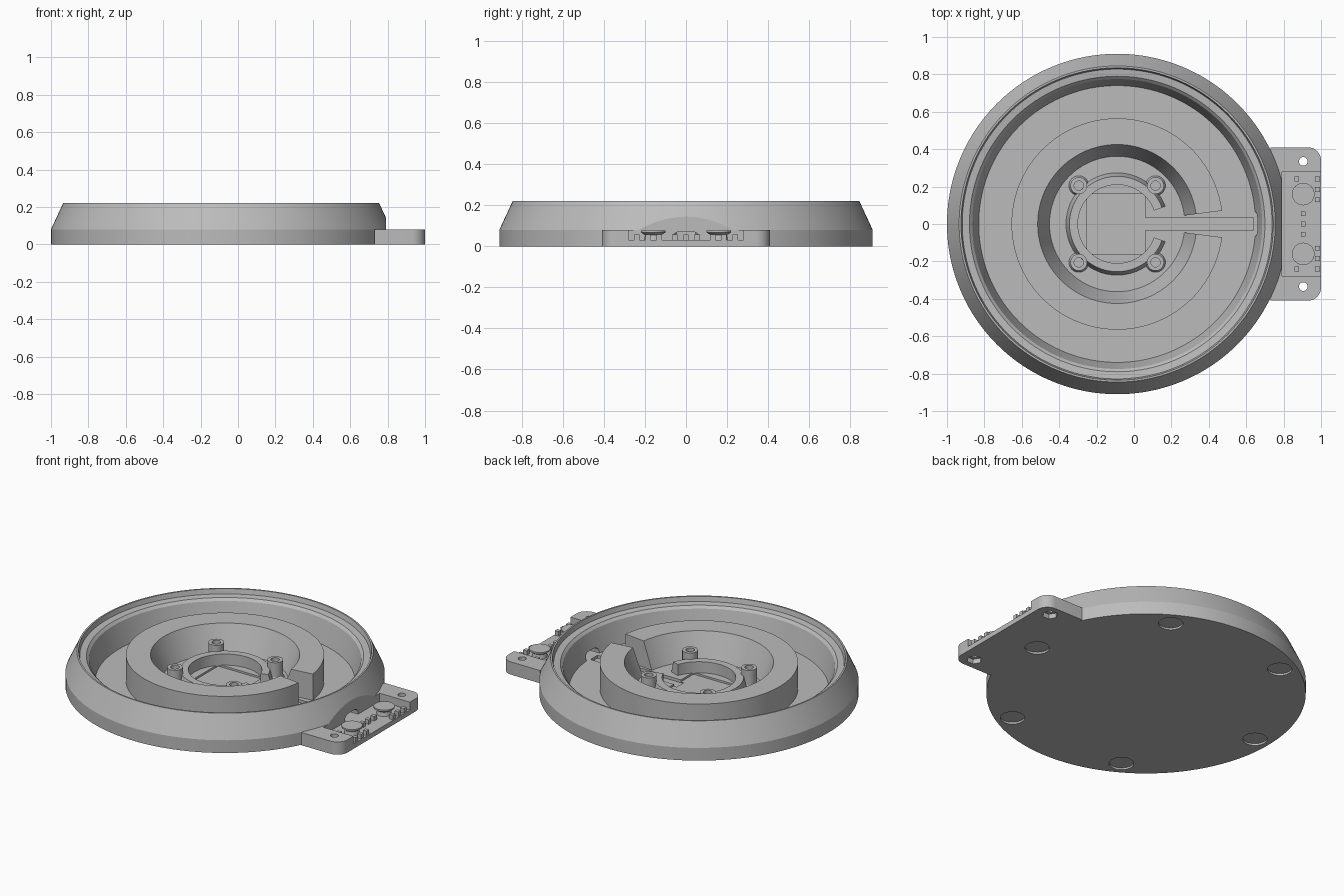
import bpy, bmesh
from math import sin, cos, pi, radians

if "Cube" in bpy.data.objects:
    bpy.data.objects.remove(bpy.data.objects["Cube"])

CX = -0.09      # axis of the round base
FLOOR = 0.03    # thickness of the base plate

grey = bpy.data.materials.new("plain grey")
grey.use_nodes = True
grey.diffuse_color = (0.5, 0.5, 0.5, 1)
grey.node_tree.nodes["Principled BSDF"].inputs["Base Color"].default_value = (0.5, 0.5, 0.5, 1)


def make(name, bm):
    bmesh.ops.remove_doubles(bm, verts=bm.verts, dist=1e-5)
    bmesh.ops.recalc_face_normals(bm, faces=bm.faces)
    mesh = bpy.data.meshes.new(name)
    bm.to_mesh(mesh)
    bm.free()
    mesh.materials.append(grey)
    obj = bpy.data.objects.new(name, mesh)
    bpy.context.collection.objects.link(obj)
    return obj


def lathe(name, profile, x=CX, y=0.0, gap=0.0, segments=128):
    """Turn a closed (radius, height) outline about z, leaving a gap around +x."""
    bm = bmesh.new()
    full = gap == 0
    count = segments if full else segments + 1
    rows = []
    for i in range(count):
        a = radians(gap) + (2 * pi - 2 * radians(gap)) * i / segments
        rows.append([bm.verts.new((x + r * cos(a), y + r * sin(a), z)) for r, z in profile])
    n = len(profile)
    for i in range(segments):
        a, b = rows[i], rows[(i + 1) % count]
        for j in range(n):
            k = (j + 1) % n
            if profile[j][0] == 0 and profile[k][0] == 0:
                continue
            if profile[j][0] == 0:
                bm.faces.new((a[j], a[k], b[k]))
            elif profile[k][0] == 0:
                bm.faces.new((a[j], a[k], b[j]))
            else:
                bm.faces.new((a[j], a[k], b[k], b[j]))
    if not full:
        bm.faces.new(rows[0])
        bm.faces.new(rows[-1])
    return make(name, bm)


def cylinder(name, x, y, r, z0, z1, segments=32):
    return lathe(name, [(0, z0), (r, z0), (r, z1), (0, z1)], x, y, segments=segments)


def extrude(name, points, offset):
    bm = bmesh.new()
    face = bm.faces.new([bm.verts.new(p) for p in points])
    moved = bmesh.ops.extrude_face_region(bm, geom=[face])["geom"]
    bmesh.ops.translate(bm, vec=offset, verts=[v for v in moved if isinstance(v, bmesh.types.BMVert)])
    return make(name, bm)


def box(name, x0, x1, y0, y1, z0, z1):
    return extrude(name, [(x0, y0, z0), (x1, y0, z0), (x1, y1, z0), (x0, y1, z0)], (0, 0, z1 - z0))


def combine(target, tool, operation="DIFFERENCE"):
    mod = target.modifiers.new("combine", "BOOLEAN")
    mod.operation = operation
    mod.solver = "EXACT"
    mod.object = tool
    bpy.context.view_layer.objects.active = target
    bpy.ops.object.modifier_apply(modifier=mod.name)
    bpy.data.objects.remove(tool)


# Round tray with a sloped rim and an inner ledge
base = lathe("base_tray", [(0, 0), (0.91, 0), (0.91, 0.08), (0.845, 0.22), (0.835, 0.22),
                           (0.828, 0.19), (0.79, 0.185), (0.775, 0.17), (0.74, FLOOR), (0, FLOOR)],
             segments=160)

# Side bracket with rounded outer corners
corner = 0.07
outline = [(0.73, -0.41, 0)]
for cy, start in ((-0.41 + corner, -90), (0.41 - corner, 0)):
    for i in range(9):
        a = radians(start + 90 * i / 8)
        outline.append((1 - corner + corner * cos(a), cy + corner * sin(a), 0))
outline.append((0.73, 0.41, 0))
combine(base, extrude("bracket", outline, (0, 0, 0.08)), "UNION")

# Electronics pocket, open to the outside
combine(base, box("pocket_cutter", 0.79, 1.1, -0.28, 0.28, FLOOR, 0.4))

# Arched cable tunnel through the rim
arch = [(0.62, -0.065, FLOOR), (0.62, 0.065, FLOOR)]
for i in range(13):
    a = pi * i / 12
    c, s = cos(a), sin(a)
    arch.append((0.62, 0.04 * c + (0.025 if c > 0 else -0.025), 0.045 + 0.027 * s))
combine(base, extrude("tunnel_cutter", arch, (0.2, 0, 0)))

# Cable slot and square seat in the floor
combine(base, box("slot_cutter", 0.04, 0.64, -0.035, 0.035, 0.012, 0.1))
combine(base, box("seat_cutter", CX - 0.16, CX + 0.15, -0.16, 0.16, 0.018, 0.1))

# Bracket screw holes with hexagonal nut recesses
for side in (-1, 1):
    combine(base, cylinder("screw_cutter", 0.905, side * 0.335, 0.023, -0.1, 0.2))
    combine(base, cylinder("nut_cutter", 0.905, side * 0.335, 0.045, -0.1, 0.03, segments=6))

# Shallow round foot recesses underneath
for i in range(6):
    a = i * pi / 3
    combine(base, cylinder("foot_cutter", CX + 0.81 * cos(a), 0.81 * sin(a), 0.07, -0.1, 0.012))

sunk = FLOOR - 0.005
# Raised ring with a flared bore and a cable gap
lathe("raised_ring", [(0.36, sunk), (0.565, sunk), (0.565, 0.195), (0.425, 0.195)], gap=7.2)

# Open collar around the seat
lathe("seat_collar", [(0.21, sunk), (0.275, sunk), (0.255, 0.1), (0.21, 0.1)], gap=20, segments=72)

# Four hollow standoffs
for sx in (-1, 1):
    for sy in (-1, 1):
        lathe("standoff", [(0, sunk), (0.055, sunk), (0.045, 0.05), (0.045, 0.14),
                           (0.025, 0.14), (0.025, 0.06), (0, 0.06)],
              CX + sx * 0.205, sy * 0.205, segments=32)

# Push buttons and small pins on the bracket
for side in (-1, 1):
    lathe("push_button", [(0, sunk), (0.045, sunk), (0.04, 0.055), (0.06, 0.068),
                          (0.06, 0.078), (0, 0.078)], 0.905, side * 0.16, segments=40)
    for px, py in ((0.87, 0.24), (0.982, 0.24), (0.982, 0.185), (0.982, 0.13), (0.905, 0.055)):
        y = side * py
        box("pin", px - 0.013, px + 0.013, y - 0.013, y + 0.013, sunk, 0.058)
box("centre_pin", 0.892, 0.918, -0.013, 0.013, sunk, 0.058)

# Smooth the round walls, keep the edges sharp
bpy.ops.object.select_all(action="DESELECT")
for obj in bpy.context.collection.objects:
    if obj.type == "MESH":
        obj.select_set(True)
        bpy.context.view_layer.objects.active = obj
bpy.ops.object.shade_smooth_by_angle(angle=radians(20))
